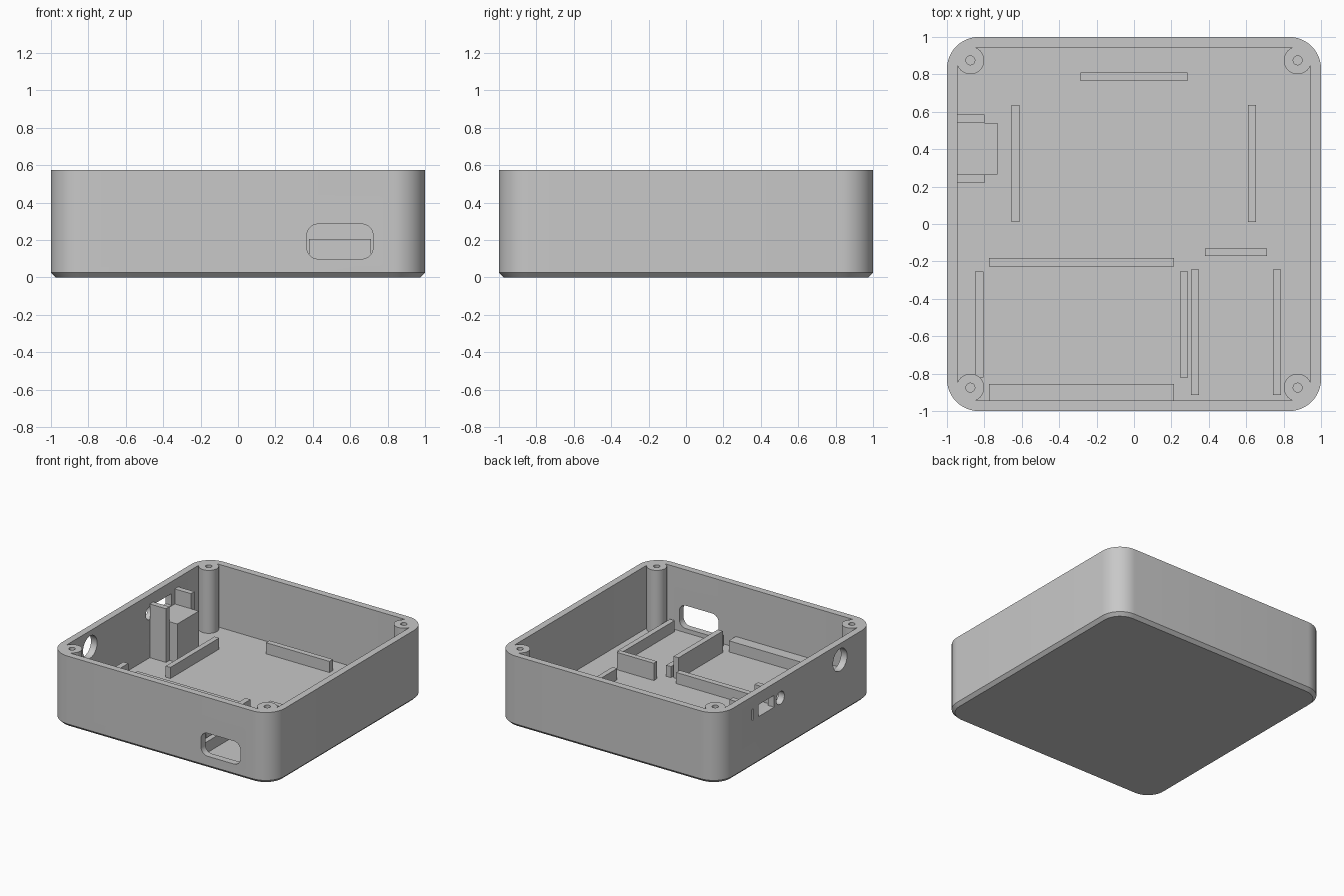
import bpy
import bmesh
import math
from mathutils import Matrix, Vector

cube = bpy.data.objects.get("Cube")
if cube:
    bpy.data.objects.remove(cube, do_unlink=True)

HEIGHT, FLOOR, INNER, BOSS = 0.575, 0.065, 0.945, 0.875

grey = bpy.data.materials.new("light_grey_plastic")
grey.use_nodes = True
COLOUR = (0.58, 0.58, 0.58, 1)
grey.diffuse_color = COLOUR
grey.node_tree.nodes["Principled BSDF"].inputs["Base Color"].default_value = COLOUR


def add_object(name, bm):
    bmesh.ops.recalc_face_normals(bm, faces=bm.faces)
    mesh = bpy.data.meshes.new(name)
    bm.to_mesh(mesh)
    bm.free()
    mesh.materials.append(grey)
    obj = bpy.data.objects.new(name, mesh)
    bpy.context.collection.objects.link(obj)
    return obj


def rounded_rect(half_w, half_h, radius, z, steps=12):
    """Outline of a rounded rectangle at height z."""
    points = []
    for corner, (sx, sy) in enumerate([(1, 1), (-1, 1), (-1, -1), (1, -1)]):
        for i in range(steps + 1):
            a = math.pi / 2 * (corner + i / steps)
            points.append(Vector((sx * (half_w - radius) + radius * math.cos(a),
                                  sy * (half_h - radius) + radius * math.sin(a), z)))
    return points


def loft(name, outlines, matrix=Matrix()):
    """Join matching outlines into a closed solid."""
    bm = bmesh.new()
    loops = [[bm.verts.new(matrix @ p) for p in outline] for outline in outlines]
    for low, high in zip(loops, loops[1:]):
        for i in range(len(low)):
            j = (i + 1) % len(low)
            bm.faces.new((low[i], low[j], high[j], high[i]))
    bm.faces.new(loops[0])
    bm.faces.new(loops[-1])
    bmesh.ops.remove_doubles(bm, verts=bm.verts, dist=1e-5)
    return add_object(name, bm)


def prism(name, half_w, half_h, radius, start, end, matrix=Matrix()):
    return loft(name, [rounded_rect(half_w, half_h, radius, z) for z in (start, end)], matrix)


def box(name, x0, x1, y0, y1, top):
    """Block standing on the floor, sunk slightly into it."""
    base = FLOOR - 0.02
    size = Vector((x1 - x0, y1 - y0, top - base))
    centre = Vector((x0 + x1, y0 + y1, top + base)) / 2
    bm = bmesh.new()
    bmesh.ops.create_cube(bm, size=1, matrix=Matrix.Translation(centre) @ Matrix.Diagonal(size).to_4x4())
    return add_object(name, bm)


def combine(target, tool, operation):
    """Apply a boolean and discard the tool."""
    tool.hide_render = True
    mod = target.modifiers.new(operation.lower(), "BOOLEAN")
    mod.operation, mod.object, mod.solver = operation, tool, "EXACT"
    bpy.context.view_layer.objects.active = target
    bpy.ops.object.modifier_apply(modifier=mod.name)
    bpy.data.objects.remove(tool, do_unlink=True)


# Open tray with chamfered base
tray = loft("enclosure_tray", [
    rounded_rect(0.975, 0.975, 0.145, 0),
    rounded_rect(1, 1, 0.17, 0.025),
    rounded_rect(1, 1, 0.17, HEIGHT),
    rounded_rect(INNER, INNER, 0.115, HEIGHT),
    rounded_rect(INNER, INNER, 0.115, FLOOR),
])

# Screw bosses in the corners
corners = [(x, y) for x in (-BOSS, BOSS) for y in (-BOSS, BOSS)]
for x, y in corners:
    place = Matrix.Translation((x, y, 0))
    combine(tray, prism("boss", 0.074, 0.074, 0.074, FLOOR - 0.02, HEIGHT, place), "UNION")
for x, y in corners:
    place = Matrix.Translation((x, y, 0))
    combine(tray, prism("screw_hole", 0.024, 0.024, 0.024, 0.25, HEIGHT + 0.1, place), "DIFFERENCE")

# Front connector opening
front = Matrix(((1, 0, 0), (0, 0, -1), (0, 1, 0))).to_4x4()
combine(tray, prism("front_port", 0.177, 0.093, 0.06, 0.9, 1.1,
                    Matrix.Translation((0.545, 0, 0.192)) @ front), "DIFFERENCE")

# Side openings: cable hole, button hole, socket and slot
side = Matrix(((0, 0, 1), (1, 0, 0), (0, 1, 0))).to_4x4()
side_ports = [
    ("cable_hole", -0.545, 0.443, 0.09, 0.09, 0.09),
    ("button_hole", 0.22, 0.427, 0.052, 0.052, 0.052),
    ("socket_hole", 0.4, 0.43, 0.1, 0.048, 0.004),
    ("slot_hole", 0.573, 0.425, 0.011, 0.045, 0.004),
]
for name, y, z, half_w, half_h, radius in side_ports:
    combine(tray, prism(name, half_w, half_h, radius, -1.1, -0.94,
                        Matrix.Translation((0, y, z)) @ side), "DIFFERENCE")

bpy.ops.object.select_all(action="DESELECT")
tray.select_set(True)
bpy.context.view_layer.objects.active = tray
bpy.ops.object.shade_smooth_by_angle(angle=math.radians(30))

# Low board ribs
LOW, MID, TALL = 0.155, 0.205, 0.238
box("back_rib", -0.285, 0.285, 0.765, 0.81, LOW)
box("right_board_rib", -0.655, -0.613, 0.01, 0.635, LOW)
box("left_board_rib", 0.61, 0.652, 0.01, 0.635, LOW)
box("battery_back_rib", -0.775, 0.215, -0.228, -0.182, LOW)
box("battery_front_ledge", -0.775, 0.215, -INNER - 0.01, -0.855, LOW)
box("charger_right_rib", 0.305, 0.348, -0.915, -0.243, LOW)
box("charger_left_rib", 0.742, 0.785, -0.915, -0.243, LOW)

# Taller stops
box("charger_back_stop", 0.38, 0.712, -0.172, -0.13, MID)
box("battery_right_wall", -0.85, -0.805, -0.822, -0.255, TALL)
box("battery_left_wall", 0.245, 0.29, -0.822, -0.255, TALL)

# Socket pedestal with its two cheeks
box("socket_pedestal", -INNER, -0.73, 0.265, 0.54, 0.378)
box("socket_front_cheek", -INNER, -0.8, 0.22, 0.265, 0.5)
box("socket_back_cheek", -INNER, -0.8, 0.54, 0.585, 0.5)
